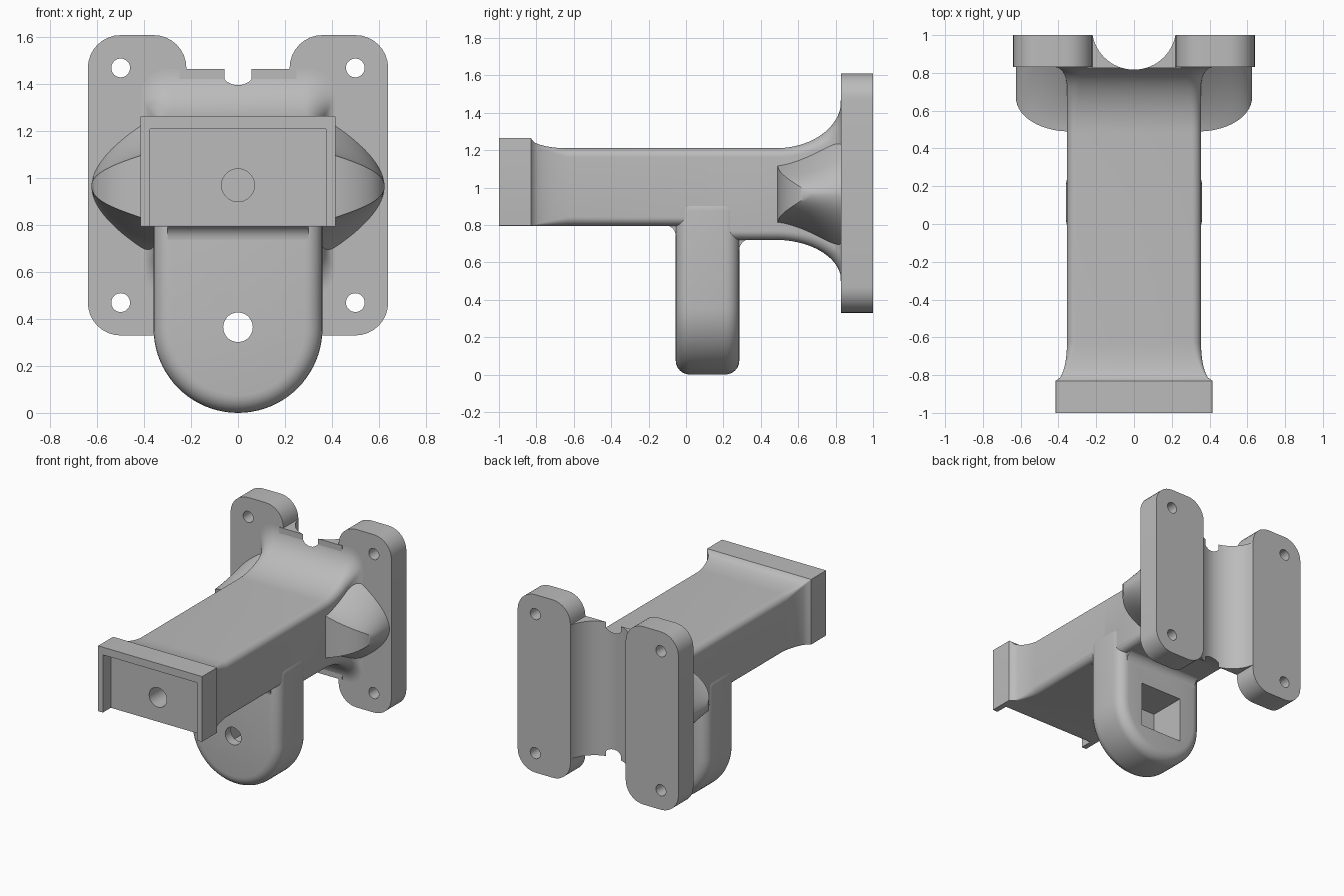
import bpy, bmesh
from math import sin, cos, pi, sqrt

if "Cube" in bpy.data.objects:
    bpy.data.objects.remove(bpy.data.objects["Cube"])

grey = bpy.data.materials.new("plain grey")
grey.use_nodes = True
COLOUR = (0.5, 0.5, 0.5, 1)
grey.diffuse_color = COLOUR
grey.node_tree.nodes["Principled BSDF"].inputs["Base Color"].default_value = COLOUR


def make(name, bm):
    bmesh.ops.recalc_face_normals(bm, faces=bm.faces)
    mesh = bpy.data.meshes.new(name)
    bm.to_mesh(mesh)
    bm.free()
    mesh.materials.append(grey)
    ob = bpy.data.objects.new(name, mesh)
    bpy.context.collection.objects.link(ob)
    return ob


def activate(ob):
    bpy.ops.object.select_all(action='DESELECT')
    ob.select_set(True)
    bpy.context.view_layer.objects.active = ob


def smooth(ob):
    activate(ob)
    bpy.ops.object.shade_smooth_by_angle(angle=0.6)


def loft(name, rings):
    """Skin a list of equal point rings and cap both ends."""
    bm = bmesh.new()
    rows = [[bm.verts.new(p) for p in ring] for ring in rings]
    n = len(rows[0])
    for a, b in zip(rows, rows[1:]):
        for i in range(n):
            j = (i + 1) % n
            bm.faces.new((a[i], a[j], b[j], b[i]))
    bm.faces.new(rows[0])
    bm.faces.new(rows[-1])
    return make(name, bm)


def rounded_rect(cx, cz, hx, hz, r, steps=8):
    pts = []
    for k, (sx, sz) in enumerate(((1, 1), (-1, 1), (-1, -1), (1, -1))):
        for i in range(steps + 1):
            a = (k + i / steps) * pi / 2
            pts.append((cx + sx * (hx - r) + r * cos(a),
                        cz + sz * (hz - r) + r * sin(a)))
    return pts


def circle(cx, cz, r, n=48):
    return [(cx + r * cos(2 * pi * i / n), cz + r * sin(2 * pi * i / n)) for i in range(n)]


def prism(name, pts, y0, y1):
    return loft(name, [[(x, y, z) for x, z in pts] for y in (y0, y1)])


def box(name, x0, x1, y0, y1, z0, z1):
    return prism(name, [(x0, z0), (x1, z0), (x1, z1), (x0, z1)], y0, y1)


def cut(ob, *cutters):
    for c in cutters:
        c.hide_render = True
        activate(ob)
        m = ob.modifiers.new("cut", 'BOOLEAN')
        m.operation, m.solver, m.object = 'DIFFERENCE', 'EXACT', c
        bpy.ops.object.modifier_apply(modifier=m.name)
        bpy.data.objects.remove(c)


def channel():
    """Upright cylinder that hollows the rear."""
    return loft("channel_cutter", [[(x, y, z) for x, y in circle(0, 1.04, 0.223, 64)]
                                   for z in (0.2, 1.8)])


def ease(u):
    return 1 - sqrt(max(0, 1 - u * u))


# Beam: front flange, flare, straight run, rear flare
def section(y, hx, z0, z1, r):
    return [(x, y, z) for x, z in rounded_rect(0, (z0 + z1) / 2, hx, (z1 - z0) / 2, r)]


rings = [section(-1, 0.415, 0.795, 1.265, 0.003)]
for i in range(13):
    s = i / 12
    e = ease(1 - s)
    rings.append(section(-0.83 + 0.2 * s, 0.355 + 0.06 * e, 0.795, 1.21 + 0.055 * e,
                         0.003 + 0.045 * s))
rings.append(section(0.1, 0.355, 0.795, 1.21, 0.048))
rings.append(section(0.12, 0.355, 0.72, 1.21, 0.048))
for i in range(25):
    u = sin(i / 24 * pi / 2)
    e = ease(u)
    side = ease(max(0, (u - 0.7) / 0.3))
    rings.append(section(0.48 + 0.35 * u, 0.355 + 0.06 * side, 0.72 - 0.22 * e,
                         1.21 + 0.255 * e, 0.048 + 0.07 * e))
beam = loft("beam", rings)
cut(beam,
    box("recess_cutter", -0.375, 0.375, -1.1, -0.91, 0.7, 1.21),
    prism("bore_cutter", circle(0, 0.97, 0.07), -1, -0.6),
    channel())
smooth(beam)

# Saddle between the mounting plates
saddle = box("rear_saddle", -0.25, 0.25, 0.825, 0.998, 0.5, 1.465)
cut(saddle, channel())
smooth(saddle)

# Hanging lug with rounded edges
outline = [(-0.36, 0.95)] + [(-0.36 * cos(pi * i / 40), 0.36 - 0.36 * sin(pi * i / 40))
                             for i in range(41)] + [(0.36, 0.95)]
lug = prism("hanging_lug", outline, -0.055, 0.285)
bevel = lug.modifiers.new("round", 'BEVEL')
bevel.width, bevel.segments, bevel.limit_method = 0.075, 6, 'ANGLE'
activate(lug)
bpy.ops.object.modifier_apply(modifier="round")
cut(lug,
    prism("lug_hole_cutter", circle(0, 0.365, 0.063), -0.2, 0.4),
    box("pocket_cutter", -0.17, 0.17, 0.01, 0.4, 0.2, 0.53))
smooth(lug)

# Fillets where the lug meets the beam
for name, y, z, d in (("front_fillet", -0.055, 0.8, -1), ("rear_fillet", 0.285, 0.725, 1)):
    r = 0.06
    arc = [(y + d * r * (1 - cos(i / 8 * pi / 2)), z - r * (1 - sin(i / 8 * pi / 2)))
           for i in range(9)]
    profile = arc + [(y - d * 0.03, z + 0.01), (y - d * 0.03, z - r)]
    smooth(loft(name, [[(x, a, b) for a, b in profile] for x in (-0.3, 0.3)]))

# Mounting plates and side gussets
for side, s in (("left", 1), ("right", -1)):
    plate = prism(side + "_mounting_plate", rounded_rect(s * 0.43, 0.97, 0.21, 0.64, 0.14),
                  0.83, 1)
    cut(plate, *[prism("hole_cutter", circle(s * 0.5, z, 0.04, 32), 0.7, 1.1)
                 for z in (0.47, 1.47)])
    smooth(plate)

    rings = []
    for i in range(25):
        t = sin(i / 24 * pi / 2)
        x = 0.34 + 0.285 * t
        front = 0.49 + 0.18 * ease(t)
        thin = max(1 - t, 0.0001) ** 0.55
        ys = [front + (0.84 - front) * k / 12 for k in range(13)]
        hs = [thin * (0.155 + 0.15 * max(0, (y - 0.485) / 0.345) ** 1.5) for y in ys]
        top = [(s * x, y, 0.965 + h) for y, h in zip(ys, hs)]
        low = [(s * x, y, 0.965 - h) for y, h in zip(ys, hs)]
        rings.append(top + low[::-1])
    smooth(loft(side + "_gusset", rings))
